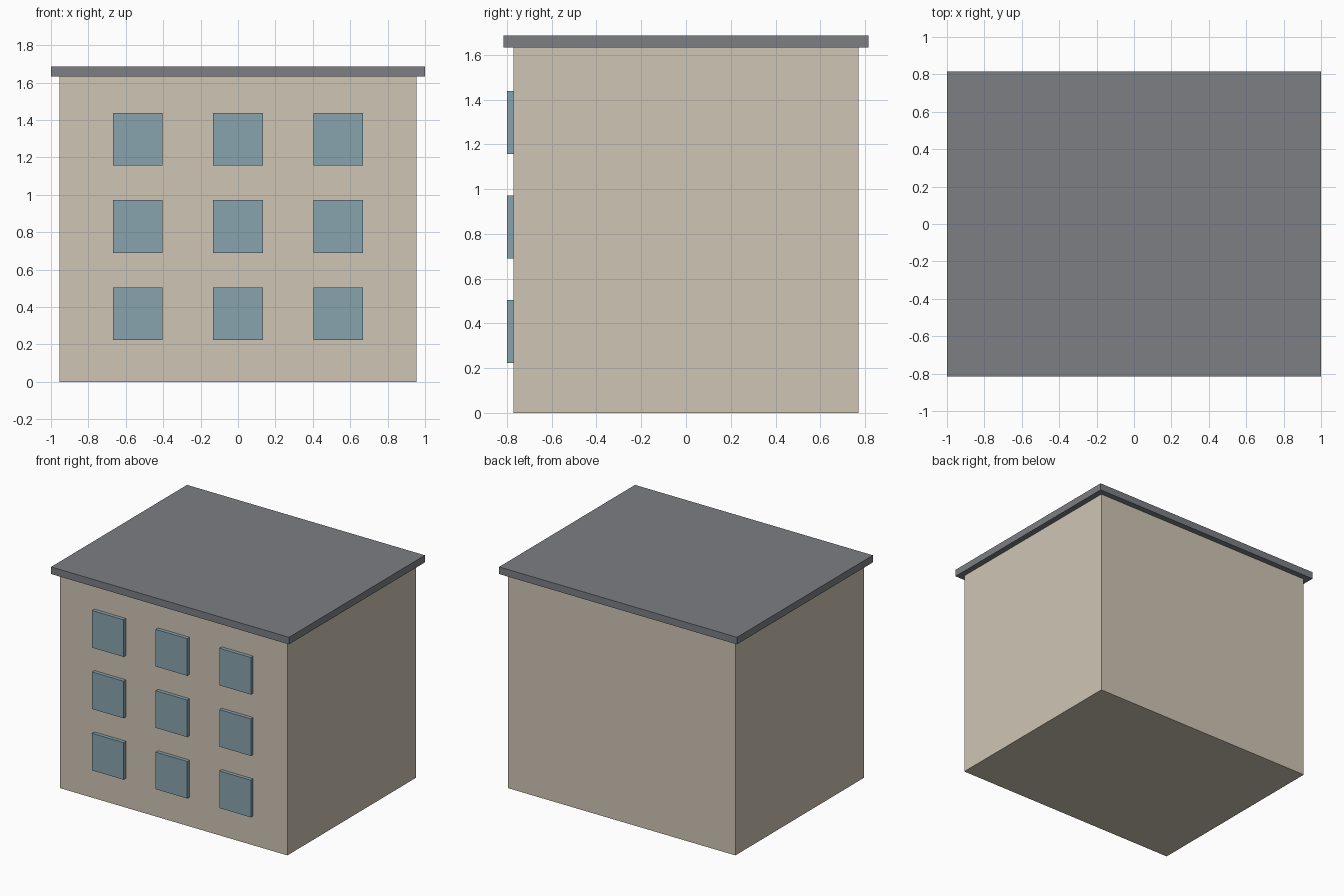
import bpy

if "Cube" in bpy.data.objects:
    bpy.data.objects.remove(bpy.data.objects["Cube"])


def material(name, rgb):
    mat = bpy.data.materials.new(name)
    mat.diffuse_color = (*rgb, 1)
    mat.use_nodes = True
    mat.node_tree.nodes["Principled BSDF"].inputs["Base Color"].default_value = mat.diffuse_color
    return mat


def box(name, lo, hi, mat):
    """Axis-aligned box between two corners."""
    centre = [(a + b) / 2 for a, b in zip(lo, hi)]
    bpy.ops.mesh.primitive_cube_add(size=1, location=centre)
    obj = bpy.context.object
    obj.name = name
    obj.scale = [b - a for a, b in zip(lo, hi)]
    bpy.ops.object.transform_apply(location=False, rotation=False, scale=True)
    obj.data.materials.append(mat)
    return obj


wall_mat = material("wall_beige", (0.62, 0.56, 0.46))
roof_mat = material("roof_grey", (0.20, 0.21, 0.23))
glass_mat = material("window_blue", (0.25, 0.37, 0.42))

WALL_X, WALL_Y, WALL_TOP = 0.955, 0.771, 1.633

# Main block and overhanging flat roof
box("walls", (-WALL_X, -WALL_Y, 0), (WALL_X, WALL_Y, WALL_TOP), wall_mat)
box("roof_slab", (-1, -0.816, WALL_TOP), (1, 0.816, 1.687), roof_mat)

# Three by three grid of raised windows on the front
WIN_W, WIN_H = 0.265, 0.282
for row in range(3):
    for col in range(3):
        x = (col - 1) * 0.535
        z = 0.364 + row * 0.4665
        box(f"window_{row + 1}_{col + 1}",
            (x - WIN_W / 2, -0.799, z - WIN_H / 2),
            (x + WIN_W / 2, -WALL_Y + 0.005, z + WIN_H / 2), glass_mat)
